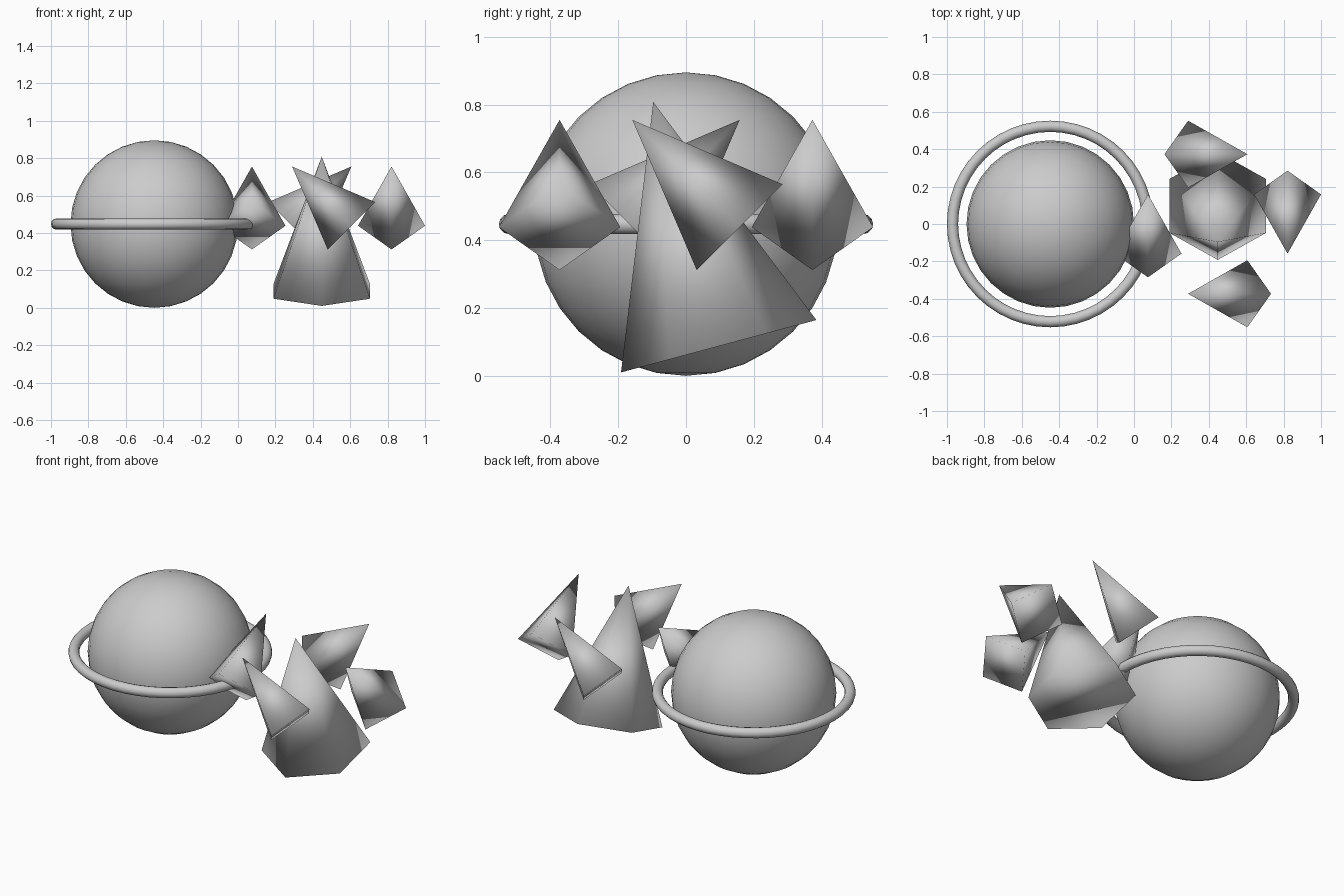
import bpy
from math import radians, cos, sin

if "Cube" in bpy.data.objects:
    bpy.data.objects.remove(bpy.data.objects["Cube"])

U = 0.2985          # modelling unit
CX = 1.5 * U        # sideways offset of both groups
CZ = 1.5 * U        # common centre height


def finish(name):
    obj = bpy.context.object
    obj.name = name
    bpy.ops.object.shade_smooth()
    return obj


def cone(name, sides, radius, depth, loc, tilt, turn=0.0):
    bpy.ops.mesh.primitive_cone_add(
        vertices=sides, radius1=radius, radius2=0, depth=depth,
        location=loc, rotation=(radians(tilt), 0, radians(turn)))
    return finish(name)


# Ringed ball on the left
bpy.ops.mesh.primitive_uv_sphere_add(
    segments=32, ring_count=16, radius=1.5 * U, location=(-CX, 0, CZ))
finish("ball")
bpy.ops.mesh.primitive_torus_add(
    major_radius=1.75 * U, minor_radius=0.1 * U, major_segments=48,
    minor_segments=12, location=(-CX, 0, CZ))
finish("ring")

# Tilted six-sided cone on the right
cone("main_cone", 6, U, 2.5 * U, (CX, 0, CZ), 15)

# Four leaning pyramids circling the cone
for i in range(4):
    turn = 90 * i
    a = radians(turn)
    r = 1.25 * U
    cone(f"small_pyramid_{i + 1}", 4, 0.6 * U, 1.5 * U,
         (CX + r * cos(a), r * sin(a), CZ + 0.5 * U), 45, turn)
